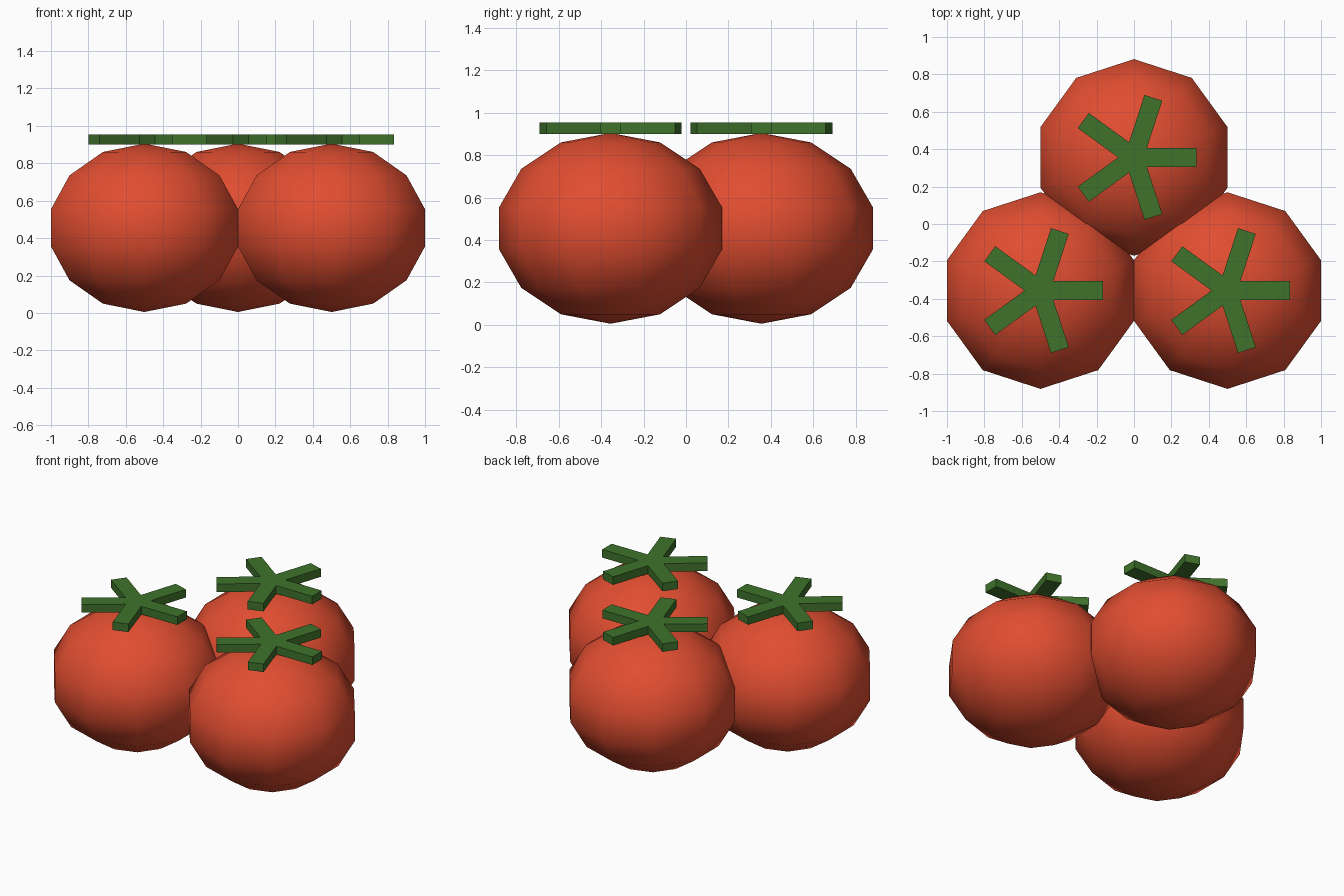
import bpy, bmesh, math
from mathutils import Matrix

if "Cube" in bpy.data.objects:
    bpy.data.objects.remove(bpy.data.objects["Cube"])


def material(name, color):
    m = bpy.data.materials.new(name)
    m.diffuse_color = (*color, 1)
    m.use_nodes = True
    m.node_tree.nodes["Principled BSDF"].inputs["Base Color"].default_value = m.diffuse_color
    return m


red = material("tomato_red", (0.75, 0.075, 0.03))
green = material("leaf_green", (0.05, 0.17, 0.025))


def add_object(name, bm, mat, loc, smooth):
    bmesh.ops.recalc_face_normals(bm, faces=bm.faces[:])
    for f in bm.faces:
        f.smooth = smooth
    mesh = bpy.data.meshes.new(name)
    bm.to_mesh(mesh)
    bm.free()
    mesh.materials.append(mat)
    ob = bpy.data.objects.new(name, mesh)
    ob.location = loc
    bpy.context.collection.objects.link(ob)


# Slightly flattened low-poly fruit, with side vertices pointing along y
def tomato(name, x, y):
    bm = bmesh.new()
    bmesh.ops.create_uvsphere(bm, u_segments=10, v_segments=7, radius=1)
    if max(v.co.y for v in bm.verts) < max(v.co.x for v in bm.verts):
        bm.transform(Matrix.Rotation(math.pi / 2, 4, 'Z'))
    bm.transform(Matrix.Diagonal((0.539, 0.539, 0.45, 1)))
    add_object(name, bm, red, (x, y, 0.455), True)


# Five-armed flat star of leaves
def calyx(name, x, y, length=0.335, half=0.05, thick=0.054):
    bm = bmesh.new()
    notch = half / math.tan(math.radians(36))
    outline = []
    for k in range(5):
        rot = Matrix.Rotation(math.radians(72 * k), 3, 'Z')
        for px, py in ((notch, -half), (length, -half), (length, half)):
            co = rot @ Matrix.Translation((px, py, 0)).translation
            outline.append(bm.verts.new(co))
    face = bm.faces.new(outline)
    top = bmesh.ops.extrude_face_region(bm, geom=[face])["geom"]
    bmesh.ops.translate(bm, vec=(0, 0, thick),
                        verts=[g for g in top if isinstance(g, bmesh.types.BMVert)])
    add_object(name, bm, green, (x, y, 0.901), False)


# Cluster of three
for side, x, y in (("left", -0.5, -0.356), ("right", 0.5, -0.356), ("back", 0, 0.356)):
    tomato("tomato_" + side, x, y)
    calyx("calyx_" + side, x, y)
